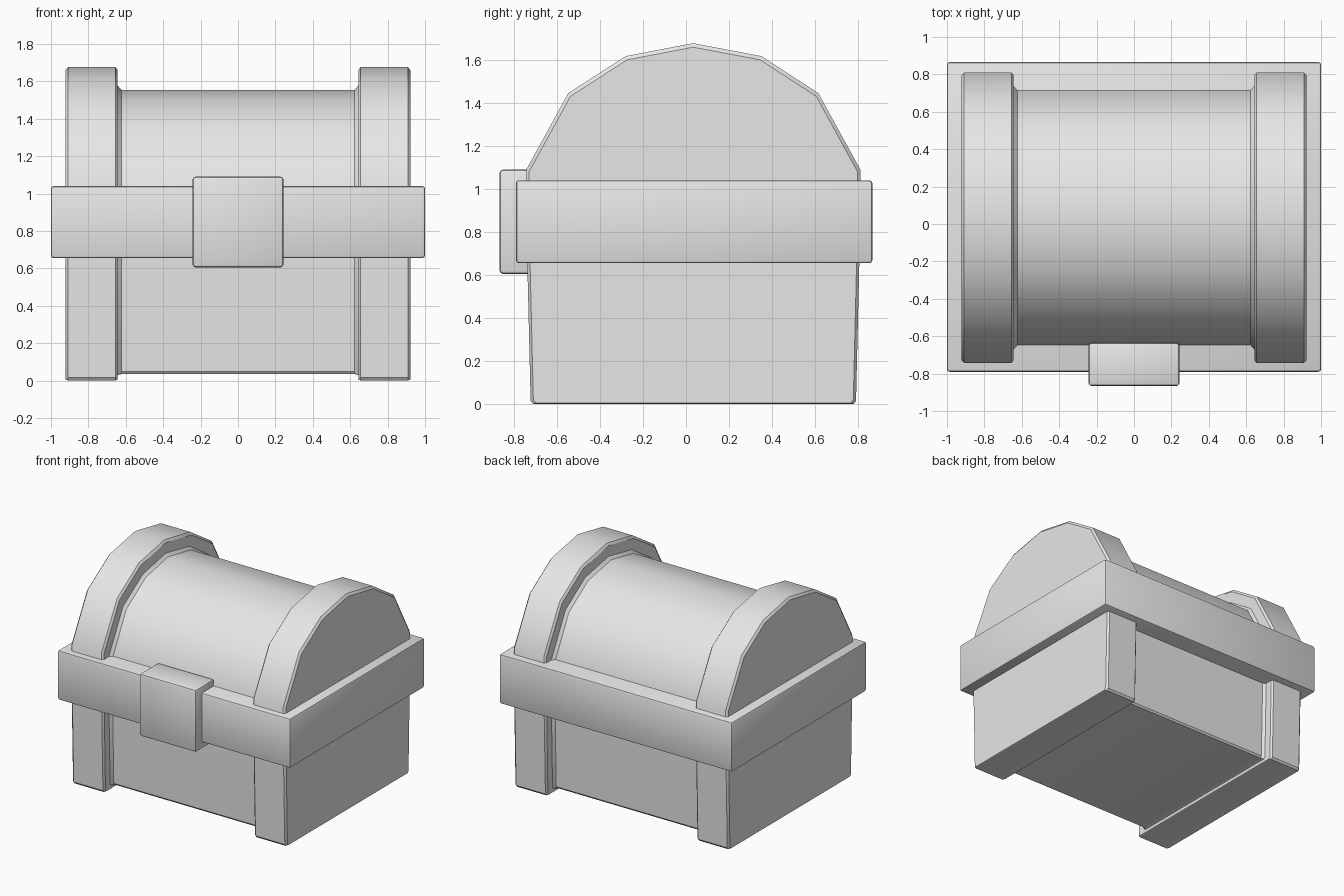
import bpy
import bmesh
import math

if "Cube" in bpy.data.objects:
    bpy.data.objects.remove(bpy.data.objects["Cube"], do_unlink=True)

# Single plain grey finish
grey = bpy.data.materials.new("light grey")
grey.use_nodes = True
COLOUR = (0.8, 0.8, 0.8, 1.0)
grey.diffuse_color = COLOUR
grey.node_tree.nodes["Principled BSDF"].inputs["Base Color"].default_value = COLOUR


def finish(name, bm, angle=35):
    """Turn a bmesh into a named, shaded object."""
    bmesh.ops.recalc_face_normals(bm, faces=bm.faces)
    mesh = bpy.data.meshes.new(name)
    bm.to_mesh(mesh)
    bm.free()
    mesh.materials.append(grey)
    obj = bpy.data.objects.new(name, mesh)
    bpy.context.collection.objects.link(obj)
    bpy.ops.object.select_all(action='DESELECT')
    obj.select_set(True)
    bpy.context.view_layer.objects.active = obj
    bpy.ops.object.shade_smooth_by_angle(angle=math.radians(angle))
    return obj


def box(name, lo, hi, bevel):
    """Box between two corners with chamfered edges."""
    bm = bmesh.new()
    bmesh.ops.create_cube(bm, size=1)
    for v in bm.verts:
        v.co = [lo[i] + (v.co[i] + 0.5) * (hi[i] - lo[i]) for i in range(3)]
    bmesh.ops.bevel(bm, geom=bm.edges[:], offset=bevel, segments=2,
                    profile=0.5, affect='EDGES')
    return finish(name, bm)


# Cross-section of the chest (y, z): tapered sides and faceted domed lid
PROFILE = [(-0.71, 0.0), (-0.722, 0.015), (-0.742, 0.85), (-0.742, 1.09),
           (-0.547, 1.445), (-0.28, 1.617), (0.033, 1.677), (0.35, 1.617),
           (0.615, 1.445), (0.81, 1.09), (0.81, 0.85), (0.79, 0.015),
           (0.778, 0.0)]


def section(inset):
    """Cross-section shrunk by inset: 0 is the end band, 1 is the middle."""
    ky = 1 - 0.112 * inset
    kz = 1 - 0.094 * inset
    return [(0.034 + (y - 0.034) * ky, 0.035 * inset + z * kz)
            for y, z in PROFILE]


# Chest shell: thick end bands stepping down to the recessed middle
half = [(0.922, 0.15), (0.908, 0.0), (0.656, 0.0), (0.643, 0.15),
        (0.643, 0.82), (0.622, 1.0)]
stations = [(-x, s) for x, s in half] + [(x, s) for x, s in reversed(half)]
bm = bmesh.new()
rings = [[bm.verts.new((x, y, z)) for y, z in section(s)] for x, s in stations]
count = len(PROFILE)
for a, b in zip(rings, rings[1:]):
    for i in range(count):
        j = (i + 1) % count
        bm.faces.new((a[i], a[j], b[j], b[i]))
bm.faces.new(rings[0])
bm.faces.new(rings[-1])
finish("chest_shell", bm)

# Wide rim around the middle and the front latch
box("rim", (-1.0, -0.79, 0.655), (1.0, 0.866, 1.04), 0.014)
box("latch", (-0.243, -0.866, 0.605), (0.243, -0.635, 1.09), 0.016)
